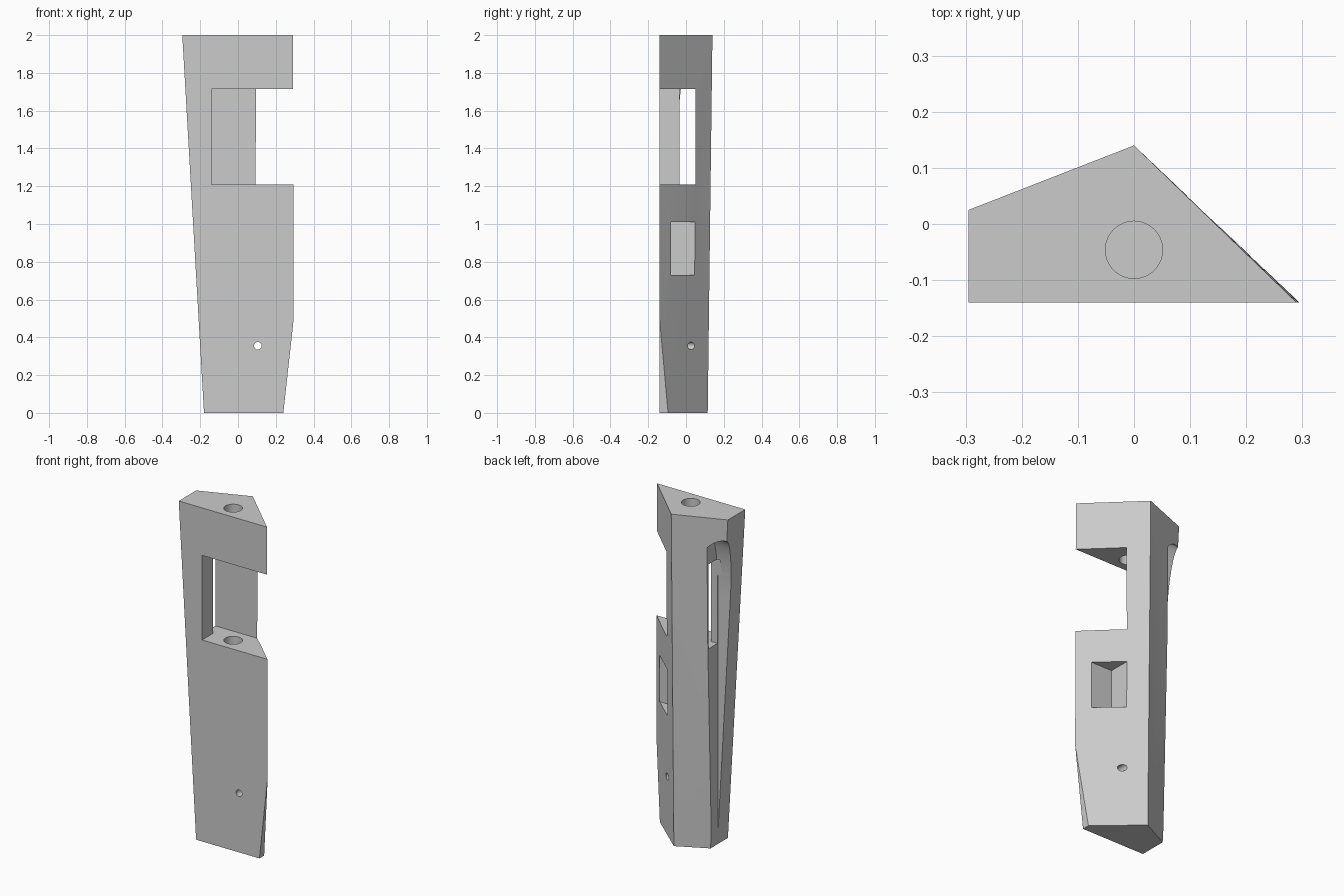
import bpy, bmesh, math
from mathutils import Matrix, Vector

cube = bpy.data.objects.get("Cube")
if cube:
    bpy.data.objects.remove(cube)

grey = bpy.data.materials.new("light_grey")
grey.use_nodes = True
colour = (0.6, 0.6, 0.6, 1)
grey.diffuse_color = colour
grey.node_tree.nodes["Principled BSDF"].inputs["Base Color"].default_value = colour


def make_object(name, bm):
    bmesh.ops.recalc_face_normals(bm, faces=bm.faces)
    mesh = bpy.data.meshes.new(name)
    bm.to_mesh(mesh)
    bm.free()
    mesh.materials.append(grey)
    obj = bpy.data.objects.new(name, mesh)
    bpy.context.collection.objects.link(obj)
    return obj


def box(name, low, high):
    low, high = Vector(low), Vector(high)
    bm = bmesh.new()
    bmesh.ops.create_cube(bm, size=1, matrix=Matrix.Translation((low + high) / 2)
                          @ Matrix.Diagonal((high - low).to_4d()))
    return make_object(name, bm)


def cylinder(name, centre, radius, depth, turn=0):
    bm = bmesh.new()
    bmesh.ops.create_cone(bm, cap_ends=True, segments=48, radius1=radius, radius2=radius,
                          depth=depth, matrix=Matrix.Translation(centre)
                          @ Matrix.Rotation(turn, 4, "X"))
    return make_object(name, bm)


# Tapered column with a clipped lower corner
front, left, right = -0.14, -0.295, 0.29
corners = [(left, front, 2), (right, front, 2), (0, 0.14, 2), (left, 0.025, 2),
           (0.295, front, 0.5),
           (-0.18, front, 0), (0.24, front, 0), (0.24, -0.095, 0), (0, 0.115, 0), (-0.18, 0.025, 0)]
bm = bmesh.new()
for point in corners:
    bm.verts.new(point)
bmesh.ops.convex_hull(bm, input=bm.verts)
bmesh.ops.dissolve_limit(bm, angle_limit=0.002, verts=bm.verts, edges=bm.edges)
body = make_object("column_body", bm)

# Arched groove on the rear outer corner, running out towards the foot
bm = bmesh.new()
outline = [(-0.04, -0.1)]
for i in range(33):
    a = math.pi * (1 - i / 32)
    outline.append((0.03 + 0.07 * math.cos(a), 1.5 + 0.37 * math.sin(a)))
outline.append((0.1, -0.1))
face = bm.faces.new([bm.verts.new((-0.185, y, z)) for y, z in outline])
sweep = bmesh.ops.extrude_face_region(bm, geom=[face])
bmesh.ops.translate(bm, vec=(-0.3, 0, 0),
                    verts=[v for v in sweep["geom"] if isinstance(v, bmesh.types.BMVert)])
groove = make_object("groove_cutter", bm)

cutters = [
    groove,
    # Open window and the passage from it into the groove
    box("window_cutter", (-0.14, -0.3, 1.208), (0.5, 0.05, 1.715)),
    box("passage_cutter", (-0.21, -0.035, 1.208), (-0.12, 0.05, 1.715)),
    # Rectangular pocket in the slanted side
    box("pocket_cutter", (0.09, -0.08, 0.73), (0.5, 0.052, 1.01)),
    # Upright bore and the small cross hole
    cylinder("bore_cutter", (0, -0.046, 1.6), 0.051, 1.2),
    cylinder("pin_hole_cutter", (0.105, 0, 0.355), 0.02, 1, math.pi / 2),
]

for cutter in cutters:
    cutter.hide_render = True
    mod = body.modifiers.new(cutter.name, "BOOLEAN")
    mod.operation = "DIFFERENCE"
    mod.solver = "EXACT"
    mod.object = cutter

# Bake the cuts and remove the cutters
graph = bpy.context.evaluated_depsgraph_get()
carved = bpy.data.meshes.new_from_object(body.evaluated_get(graph))
body.modifiers.clear()
body.data = carved
for cutter in cutters:
    bpy.data.objects.remove(cutter)

bpy.ops.object.select_all(action="DESELECT")
body.select_set(True)
bpy.context.view_layer.objects.active = body
bpy.ops.object.shade_smooth_by_angle(angle=math.radians(20))
